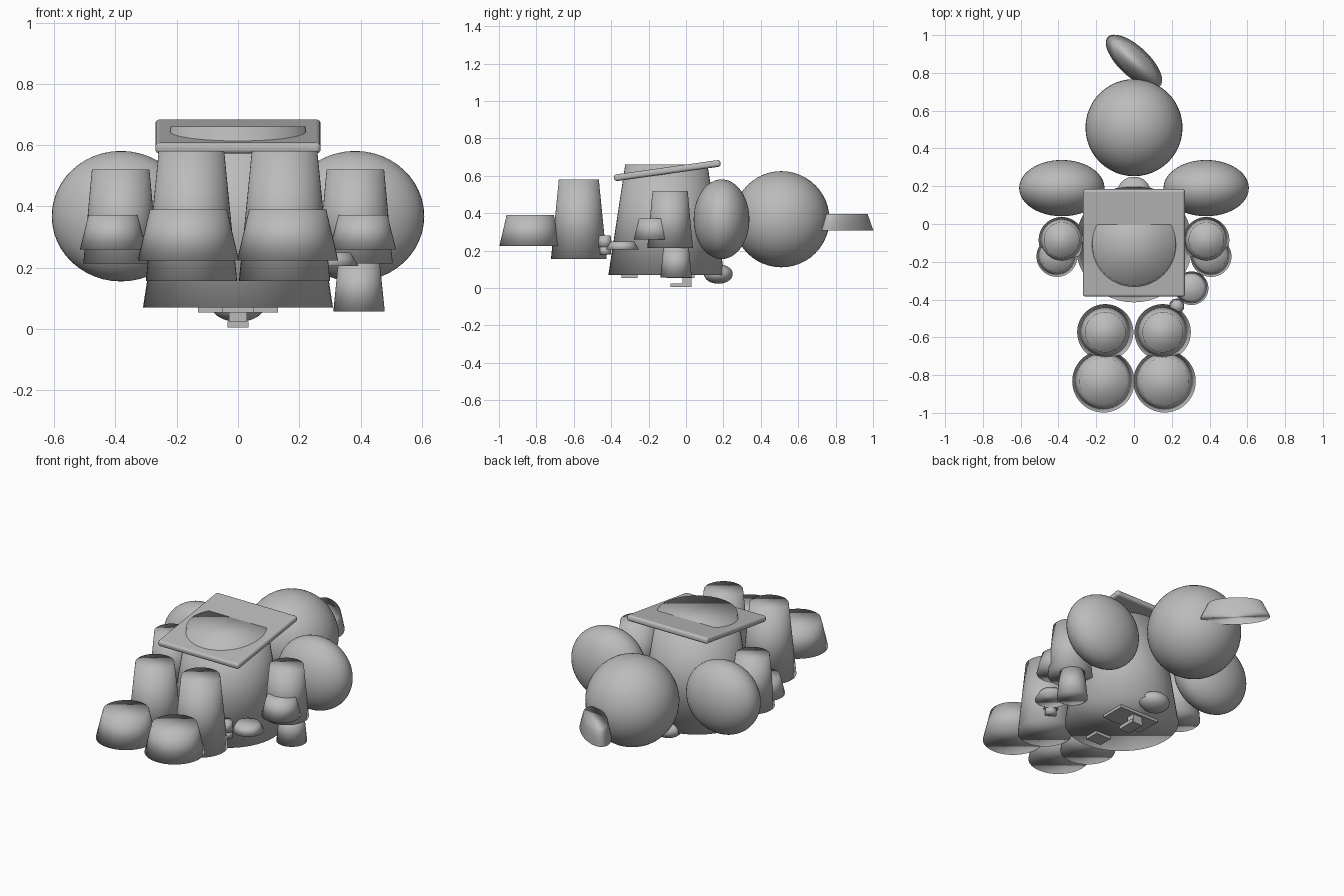
import bpy
from math import radians

cube = bpy.data.objects.get("Cube")
if cube:
    bpy.data.objects.remove(cube, do_unlink=True)

grey = bpy.data.materials.new("plain_grey")
grey.use_nodes = True
COLOUR = (0.5, 0.5, 0.5, 1)
grey.diffuse_color = COLOUR
for node in grey.node_tree.nodes:
    if node.type == 'BSDF_PRINCIPLED':
        node.inputs["Base Color"].default_value = COLOUR


def finish(name, smooth=True):
    ob = bpy.context.object
    ob.name = name
    ob.data.materials.append(grey)
    if smooth:
        bpy.ops.object.shade_smooth()
    return ob


def frustum(name, x, y, z0, z1, r0, r1):
    """Upright tapered cylinder between two heights."""
    bpy.ops.mesh.primitive_cone_add(vertices=48, radius1=r0, radius2=r1,
                                    depth=z1 - z0, location=(x, y, (z0 + z1) / 2))
    return finish(name)


def ball(name, loc, radii):
    bpy.ops.mesh.primitive_uv_sphere_add(segments=48, ring_count=24, radius=1, location=loc)
    bpy.context.object.scale = radii
    return finish(name)


def box(name, loc, size, bevel=0.0, tilt=0.0):
    bpy.ops.mesh.primitive_cube_add(size=1, location=loc)
    ob = bpy.context.object
    ob.scale = size
    bpy.ops.object.transform_apply(location=False, rotation=False, scale=True)
    ob.rotation_euler.x = tilt
    if bevel:
        mod = ob.modifiers.new("rounded_edges", 'BEVEL')
        mod.width = bevel
        mod.segments = 4
        mod.harden_normals = True
    return finish(name, bool(bevel))


# Torso, tilted lid and head
frustum("torso", 0, -0.105, 0.07, 0.66, 0.31, 0.22)
box("tilted_lid", (0, -0.1, 0.628), (0.54, 0.575, 0.036), 0.015, radians(8))
ball("head", (0, 0.51, 0.368), (0.257, 0.257, 0.257))

# Oval tapered cap behind the head
cap = frustum("head_cap", 0, 0.86, 0.307, 0.396, 1, 0.78)
cap.scale = (0.19, 0.08, 1)
cap.rotation_euler.z = radians(-43)

# Paired side lobes, arms, hands, legs and feet
for side, s in (("left", 1), ("right", -1)):
    ball(side + "_lobe", (s * 0.382, 0.19, 0.368), (0.226, 0.149, 0.213))
    frustum(side + "_arm", s * 0.383, -0.085, 0.214, 0.52, 0.122, 0.094)
    frustum(side + "_hand", s * 0.408, -0.172, 0.26, 0.372, 0.108, 0.08)
    frustum(side + "_leg", s * 0.152, -0.573, 0.156, 0.58, 0.149, 0.107)
    frustum(side + "_foot", s * 0.162, -0.833, 0.224, 0.39, 0.165, 0.126)

# Loose cup and small knobs on the left
frustum("cup", 0.395, -0.053, 0.057, 0.215, 0.084, 0.068)
frustum("wide_knob", 0.305, -0.34, 0.205, 0.25, 0.089, 0.062)
frustum("small_knob", 0.226, -0.435, 0.22, 0.28, 0.04, 0.032)
frustum("small_knob_stem", 0.23, -0.432, 0.18, 0.22, 0.032, 0.03)

# Underside tail and plates
ball("tail", (0, 0.173, 0.075), (0.086, 0.077, 0.052))
box("belly_plate", (0, -0.03, 0.065), (0.26, 0.15, 0.022))
box("front_tab", (0, -0.302, 0.066), (0.1, 0.085, 0.026))
box("belly_post", (0, 0.005, 0.035), (0.06, 0.05, 0.06))
box("belly_tab", (0, -0.027, 0.015), (0.07, 0.112, 0.02))
